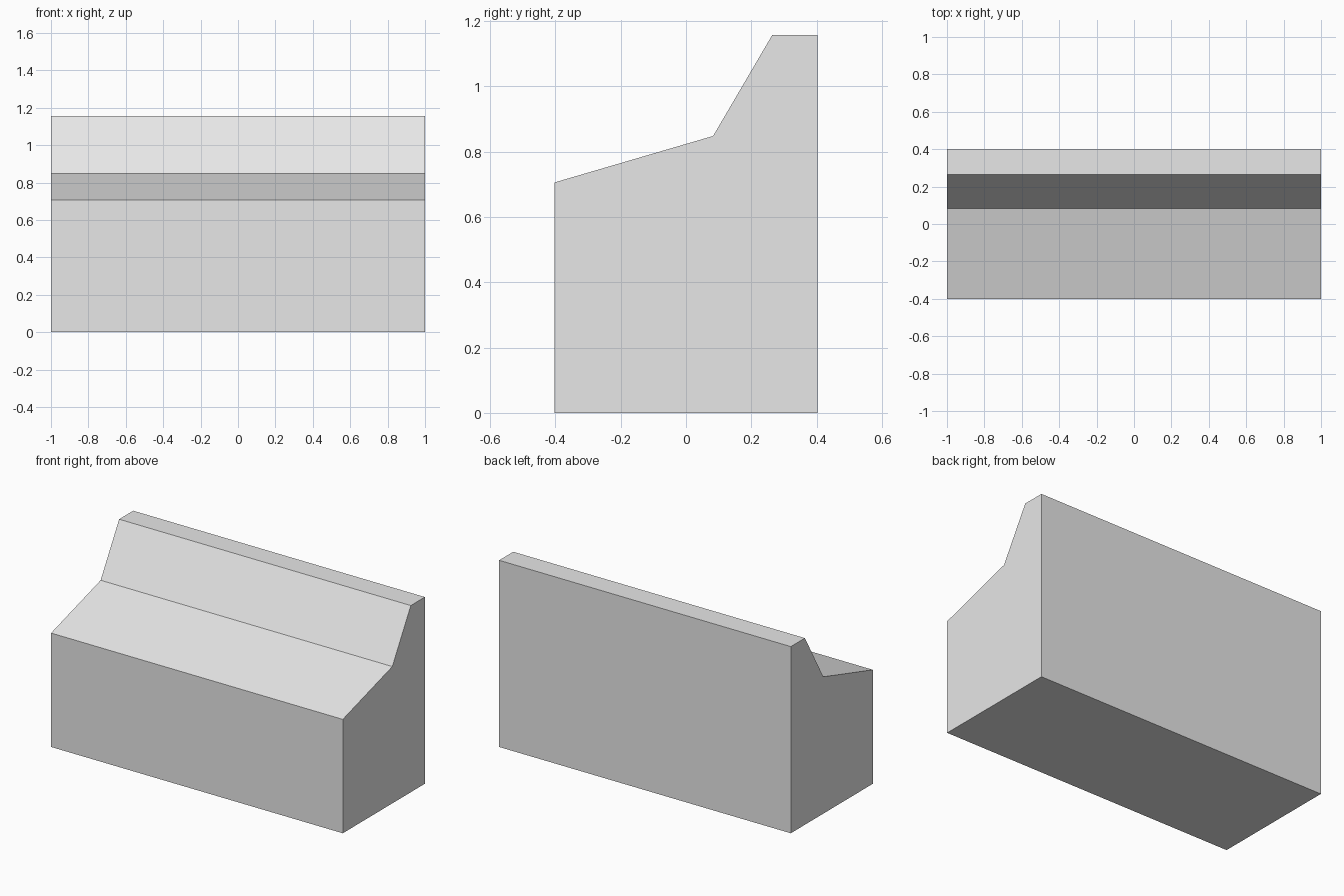
import bpy
import bmesh

cube = bpy.data.objects.get("Cube")
if cube:
    bpy.data.objects.remove(cube, do_unlink=True)

# Plain concrete grey
grey = bpy.data.materials.new("light_grey")
grey.use_nodes = True
colour = (0.8, 0.8, 0.8, 1.0)
grey.diffuse_color = colour
grey.node_tree.nodes["Principled BSDF"].inputs["Base Color"].default_value = colour

# Side profile (y, z), extruded along the full length
profile = [(-0.402, 0), (0.402, 0), (0.402, 1.157),
           (0.264, 1.157), (0.083, 0.848), (-0.402, 0.706)]
half_length = 1.0

bm = bmesh.new()
end = bm.faces.new([bm.verts.new((-half_length, y, z)) for y, z in profile])
result = bmesh.ops.extrude_face_region(bm, geom=[end])
moved = [v for v in result["geom"] if isinstance(v, bmesh.types.BMVert)]
bmesh.ops.translate(bm, vec=(2 * half_length, 0, 0), verts=moved)
bmesh.ops.recalc_face_normals(bm, faces=bm.faces)

# Barrier block
mesh = bpy.data.meshes.new("barrier_block")
bm.to_mesh(mesh)
bm.free()
mesh.materials.append(grey)
block = bpy.data.objects.new("barrier_block", mesh)
bpy.context.collection.objects.link(block)
